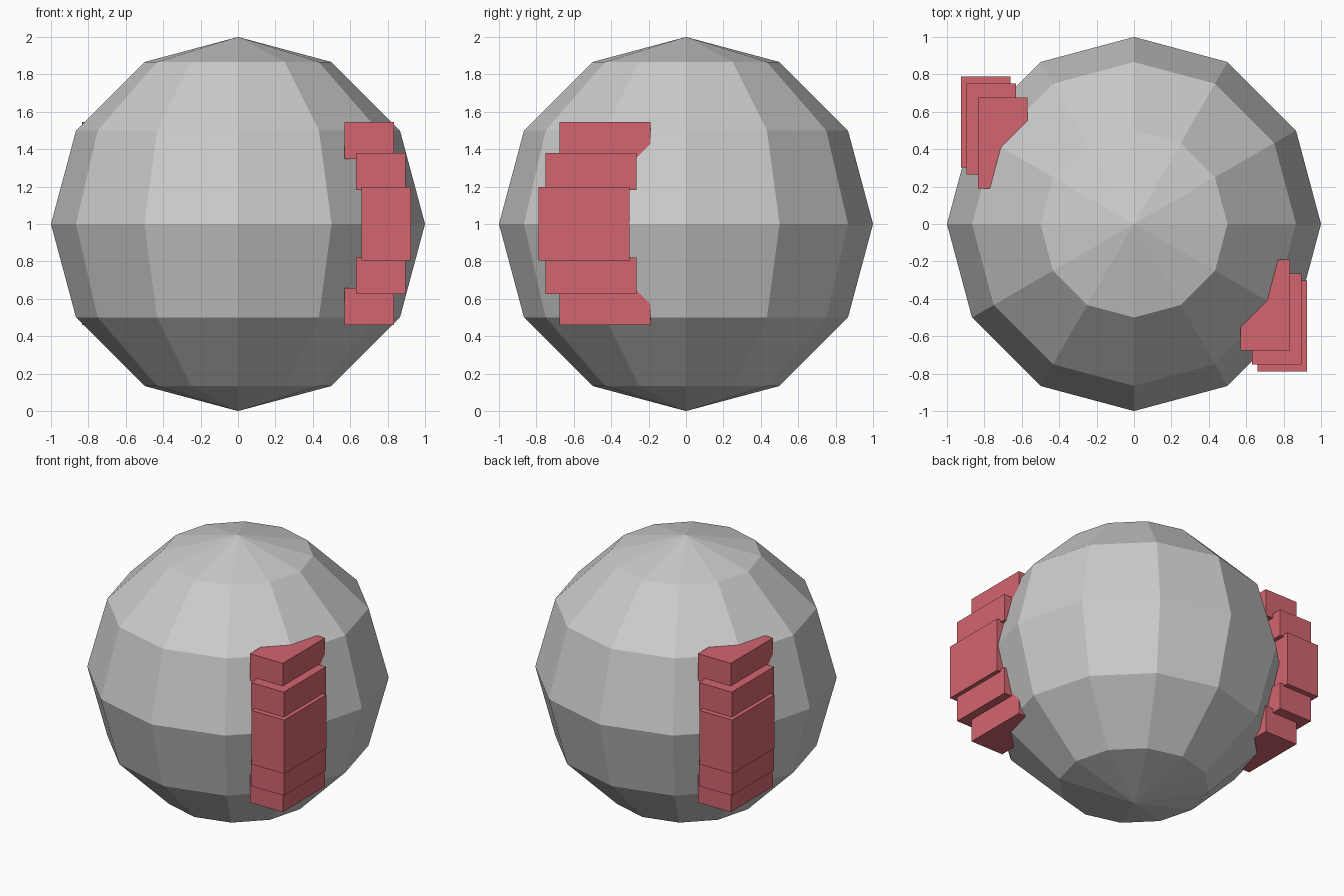
import bpy
from mathutils import Vector

if "Cube" in bpy.data.objects:
    bpy.data.objects.remove(bpy.data.objects["Cube"])

red = bpy.data.materials.new("red")
red.diffuse_color = (0.65, 0.13, 0.16, 1)
red.use_nodes = True
red.node_tree.nodes["Principled BSDF"].inputs["Base Color"].default_value = red.diffuse_color

# Faceted body ball
bpy.ops.mesh.primitive_uv_sphere_add(segments=12, ring_count=6, radius=1, location=(0, 0, 1))
bpy.context.object.name = "body_ball"


def block(name, x, y, z, height):
    """Red block with the shared footprint, centred at x, y, z."""
    bpy.ops.mesh.primitive_cube_add(size=1, location=(x, y, z))
    ob = bpy.context.object
    ob.name = name
    ob.scale = Vector((0.265, 0.486, height))
    bpy.ops.object.transform_apply(location=False, rotation=False, scale=True)
    ob.data.materials.append(red)


# Stepped grips on opposite sides, following the curve of the ball
for side, s in (("right", 1), ("left", -1)):
    block(f"{side}_grip_middle", s * 0.793, s * -0.546, 1.002, 0.392)
    for level, v in (("upper", 1), ("lower", -1)):
        block(f"{side}_grip_{level}_step", s * 0.763, s * -0.508, 1.002 + v * 0.279, 0.197)
        block(f"{side}_grip_{level}_end", s * 0.702, s * -0.433, 1.002 + v * 0.444, 0.197)
